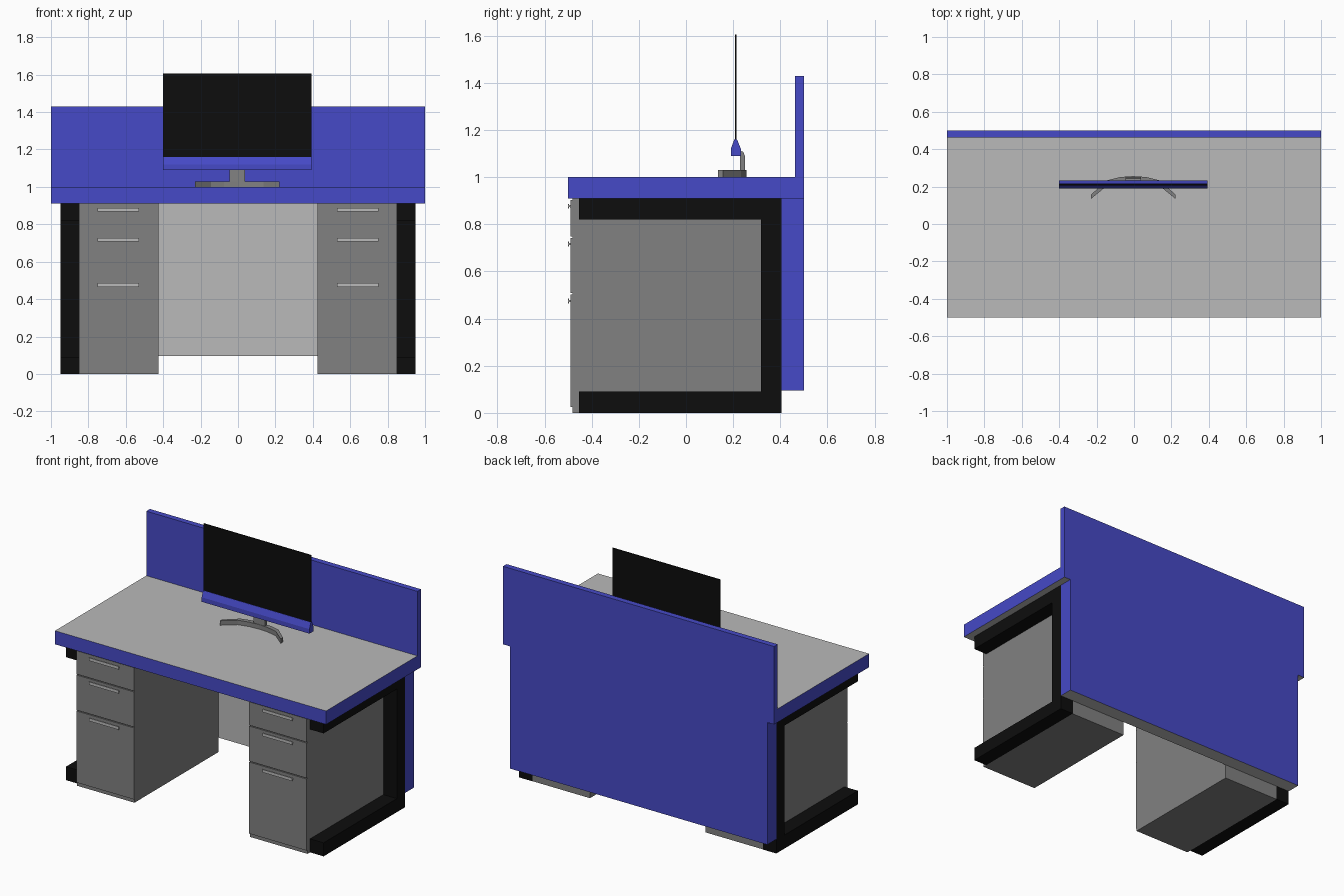
import bpy, bmesh
from mathutils import Vector

if "Cube" in bpy.data.objects:
    bpy.data.objects.remove(bpy.data.objects["Cube"])


def material(name, rgb):
    m = bpy.data.materials.new(name)
    m.diffuse_color = (*rgb, 1)
    m.use_nodes = True
    m.node_tree.nodes["Principled BSDF"].inputs["Base Color"].default_value = m.diffuse_color
    return m


BLUE = material("blue", (0.061, 0.068, 0.57))
LIGHT = material("light grey", (0.49, 0.49, 0.49))
GREY = material("mid grey", (0.22, 0.22, 0.22))
BLACK = material("black", (0.004, 0.004, 0.004))


def prism(name, points, start, end, axis, mats, rule=None):
    """Extrude a flat profile along an axis; rule(normal) picks the material slot."""
    def place(p, t):
        return {"x": (t, p[0], p[1]), "y": (p[0], t, p[1]), "z": (p[0], p[1], t)}[axis]
    bm = bmesh.new()
    face = bm.faces.new([bm.verts.new(place(p, start)) for p in points])
    ext = bmesh.ops.extrude_face_region(bm, geom=[face])
    verts = [v for v in ext["geom"] if isinstance(v, bmesh.types.BMVert)]
    bmesh.ops.translate(bm, verts=verts, vec=Vector(place((0, 0), end - start)))
    bmesh.ops.recalc_face_normals(bm, faces=bm.faces)
    if rule:
        for f in bm.faces:
            f.material_index = rule(f.normal)
    me = bpy.data.meshes.new(name)
    bm.to_mesh(me)
    bm.free()
    for m in mats:
        me.materials.append(m)
    ob = bpy.data.objects.new(name, me)
    bpy.context.collection.objects.link(ob)
    return ob


def box(name, x0, x1, y0, y1, z0, z1, mats, rule=None):
    return prism(name, [(x0, y0), (x1, y0), (x1, y1), (x0, y1)], z0, z1, "z", mats, rule)


# Worktop with blue edging, and the privacy screen above it
box("worktop", -1, 1, -0.5, 0.5, 0.91, 1.0, [BLUE, LIGHT], lambda n: int(abs(n.z) > 0.5))
box("privacy_screen", -1, 1, 0.462, 0.5, 1.0, 1.43, [BLUE])

# Back panel: blue outside, grey towards the sitter and underneath
box("back_panel", -0.95, 0.95, 0.405, 0.5, 0.095, 0.91, [BLUE, LIGHT],
    lambda n: int(n.y < -0.5 or n.z < -0.5))

# Pedestals and side frames
DRAWERS = [(0.025, 0.502), (0.508, 0.742), (0.748, 0.903)]
HANDLES = [0.475, 0.717, 0.877]
for side, s in (("left", -1), ("right", 1)):
    def xs(a, b):
        return sorted((s * a, s * b))

    # C-shaped frame, open at the front
    prism(side + "_frame",
          [(-0.455, 0), (0.405, 0), (0.405, 0.91), (-0.455, 0.91),
           (-0.455, 0.82), (0.318, 0.82), (0.318, 0.09), (-0.455, 0.09)],
          *xs(0.85, 0.95), "x", [BLACK])
    box(side + "_cabinet", *xs(0.426, 0.85), -0.482, 0.403, 0, 0.91, [GREY])
    for i, (z0, z1) in enumerate(DRAWERS):
        box(f"{side}_drawer_{i + 1}", *xs(0.426, 0.85), -0.49, -0.481, z0, z1, [GREY])
    # T-section handles
    for i, z in enumerate(HANDLES):
        prism(f"{side}_handle_{i + 1}",
              [(-0.5, z - 0.01), (-0.497, z - 0.01), (-0.495, z - 0.003), (-0.489, z - 0.006),
               (-0.489, z + 0.006), (-0.495, z + 0.003), (-0.497, z + 0.01), (-0.5, z + 0.01)],
              *xs(0.53, 0.75), "x", [LIGHT])

# Monitor: thin screen standing in a blue tapered bar
box("monitor_screen", -0.401, 0.394, 0.207, 0.214, 1.155, 1.605, [BLACK])
prism("monitor_bar",
      [(0.19, 1.09), (0.233, 1.09), (0.233, 1.12), (0.217, 1.16), (0.205, 1.16), (0.19, 1.12)],
      -0.401, 0.394, "x", [BLUE])

# Stand: upright neck and curved foot
prism("stand_neck",
      [(0.228, 1.01), (0.25, 1.01), (0.25, 1.09), (0.243, 1.108), (0.23, 1.112), (0.23, 1.092)],
      -0.045, 0.038, "x", [GREY])
back = [(0, 0.256), (0.07, 0.251), (0.14, 0.233), (0.225, 0.158)]
front = [(0.225, 0.135), (0.14, 0.205), (0.07, 0.222), (0, 0.226)]
half = back + front
outline = half + [(-x, y) for x, y in reversed(half) if x > 0]
foot = prism("stand_foot", outline, 1.0, 1.03, "z", [GREY])
foot.location.x = -0.004
